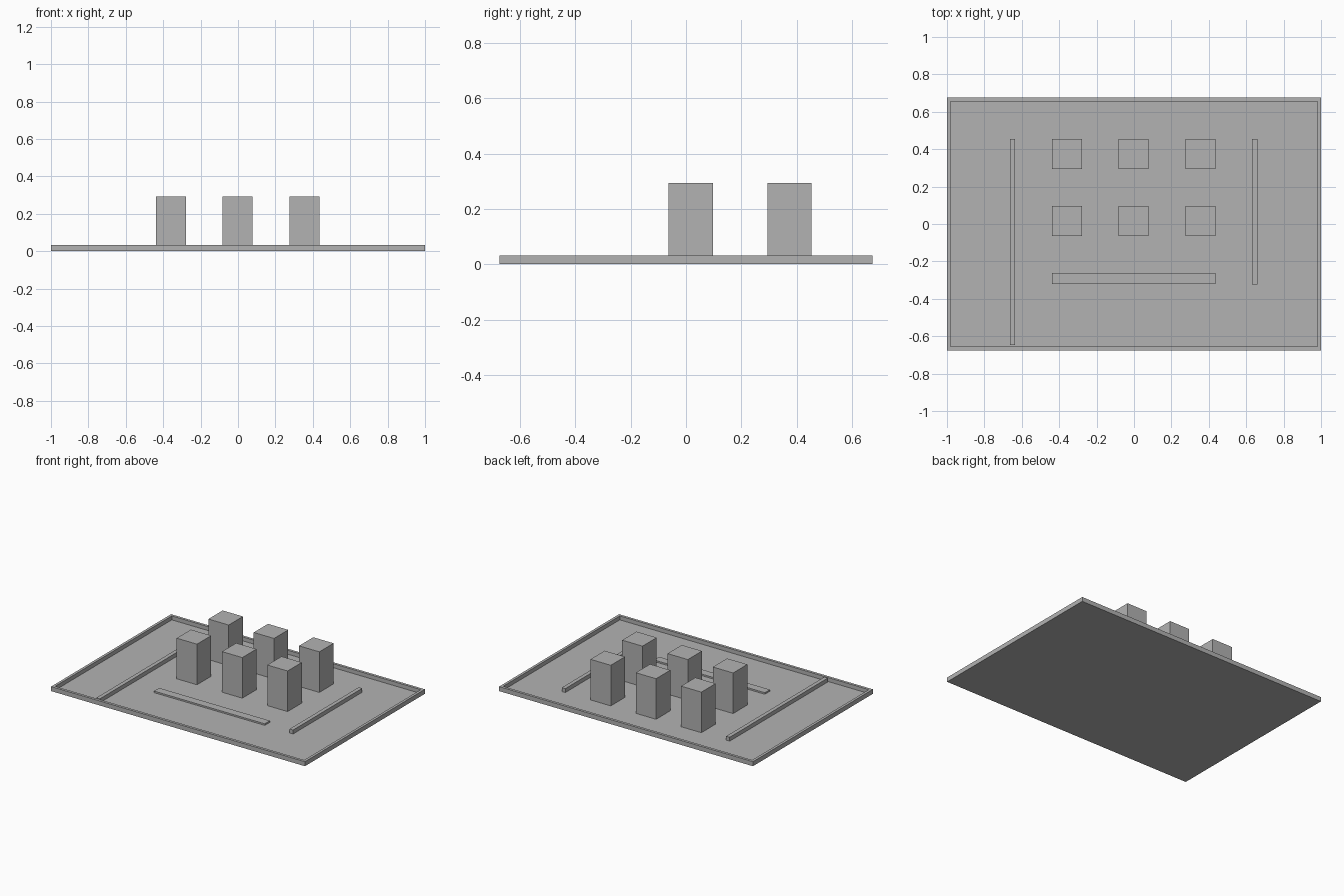
import bpy
import bmesh
from mathutils import Vector

default_cube = bpy.data.objects.get("Cube")
if default_cube:
    bpy.data.objects.remove(default_cube, do_unlink=True)

GREY = (0.448, 0.448, 0.448, 1.0)
grey = bpy.data.materials.new("plain_grey")
grey.use_nodes = True
grey.diffuse_color = GREY
grey.node_tree.nodes["Principled BSDF"].inputs["Base Color"].default_value = GREY

FLOOR = 0.004      # top of the thin floor
RIM_TOP = 0.032    # top of the rim and the low walls
RIM_WIDTH = 0.027
HALF_Y = 0.675


def box_mesh(low, high):
    """Axis-aligned box between two opposite corners."""
    low, high = Vector(low), Vector(high)
    bm = bmesh.new()
    bmesh.ops.create_cube(bm, size=1.0)
    bmesh.ops.scale(bm, vec=high - low, verts=bm.verts)
    bmesh.ops.translate(bm, vec=(low + high) / 2, verts=bm.verts)
    return bm


def finish(name, bm):
    mesh = bpy.data.meshes.new(name)
    bm.to_mesh(mesh)
    bm.free()
    mesh.materials.append(grey)
    obj = bpy.data.objects.new(name, mesh)
    bpy.context.scene.collection.objects.link(obj)
    return obj


def box(name, low, high):
    return finish(name, box_mesh(low, high))


# Base tray: a slab whose top is inset and sunk to leave a raised rim
tray = box_mesh((-1, -HALF_Y, 0), (1, HALF_Y, RIM_TOP))
tray.normal_update()
top = max(tray.faces, key=lambda f: f.calc_center_median().z)
bmesh.ops.inset_region(tray, faces=[top], thickness=RIM_WIDTH)
well = bmesh.ops.extrude_discrete_faces(tray, faces=[top])["faces"]
bmesh.ops.translate(tray, vec=(0, 0, FLOOR - RIM_TOP), verts=well[0].verts)
finish("base_tray", tray)

# Low walls: the right one joins the front rim, the left one stands free
box("right_wall", (-0.663, RIM_WIDTH - HALF_Y, FLOOR), (-0.635, 0.455, RIM_TOP))
box("left_wall", (0.632, -0.323, FLOOR), (0.66, 0.455, RIM_TOP))

# Flat strip in front of the blocks
box("front_strip", (-0.438, -0.32, FLOOR), (0.435, -0.262, 0.015))

# Two rows of three upright blocks
HALF_BLOCK = 0.08
for row, y in (("front", 0.017), ("back", 0.374)):
    for column, x in (("right", -0.359), ("middle", -0.002), ("left", 0.355)):
        box(f"{row}_{column}_block",
            (x - HALF_BLOCK, y - HALF_BLOCK, FLOOR),
            (x + HALF_BLOCK, y + HALF_BLOCK, 0.293))
